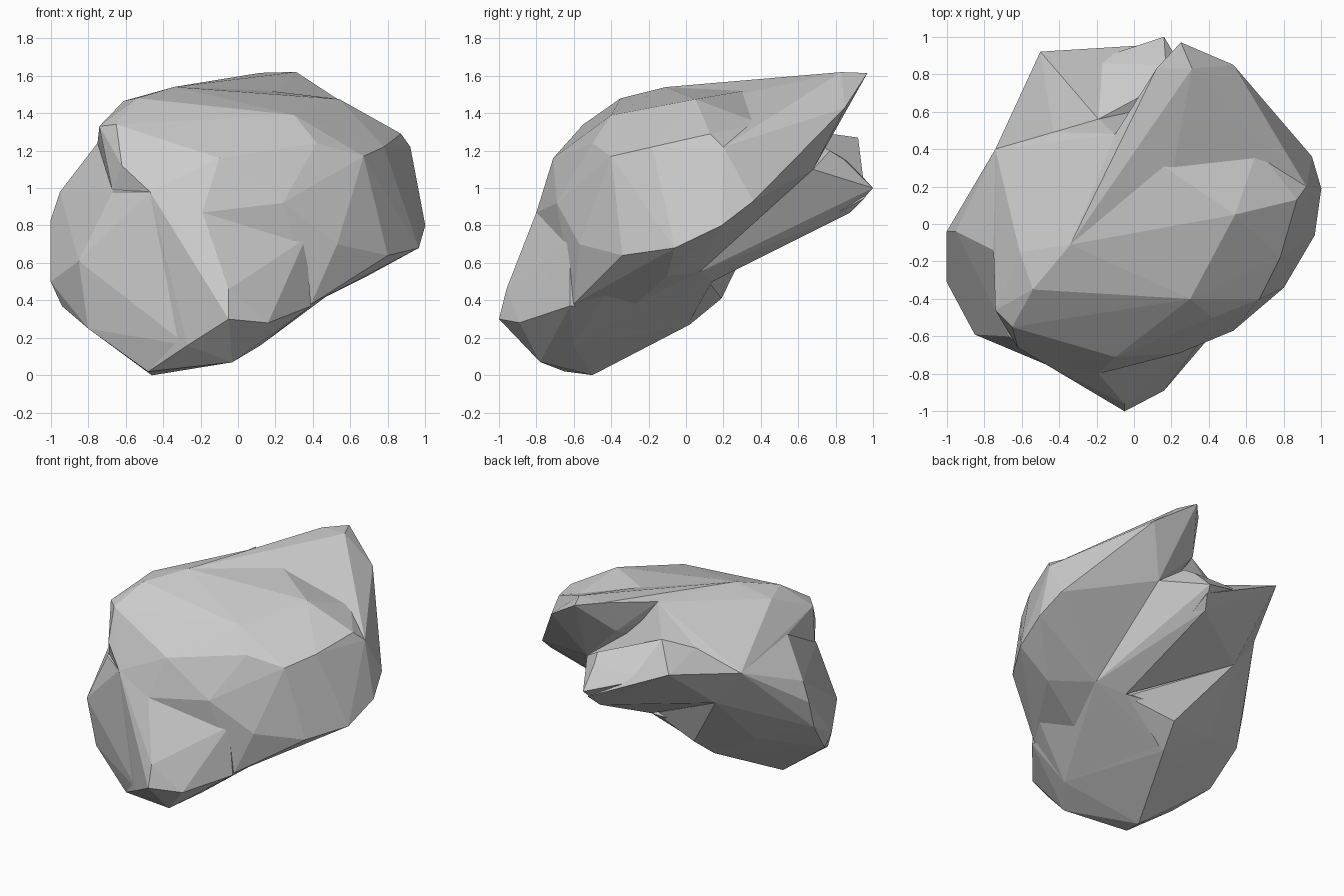
import bpy, bmesh


def lump(name, pts):
    """Faceted boulder lump: the convex shell around a few corner points."""
    bm = bmesh.new()
    for p in pts:
        bm.verts.new(p)
    res = bmesh.ops.convex_hull(bm, input=bm.verts[:])
    junk = {g for g in res["geom_interior"] + res["geom_unused"]
            if isinstance(g, bmesh.types.BMVert)}
    bmesh.ops.delete(bm, geom=list(junk), context='VERTS')
    bmesh.ops.recalc_face_normals(bm, faces=bm.faces[:])
    me = bpy.data.meshes.new(name)
    bm.to_mesh(me)
    bm.free()
    ob = bpy.data.objects.new(name, me)
    bpy.context.collection.objects.link(ob)
    return ob


# Main sloping slab
rock = lump("rock", [
    (-.65, -.55, 1.34), (-.74, -.46, 1.33), (-.75, -.14, 1.24), (-.54, -.35, 1.48),
    (-.61, -.15, 1.465), (-.34, -.11, 1.54), (-.1, .48, 1.55), (-.43, .49, 1.29),
    (-.19, .56, 1.32), (-.74, .4, 1.15), (-.54, .42, .88), (-.62, -.66, 1.12),
    (-.67, -.58, .98), (-.47, -.75, .98), (-.19, -.8, .87), (-.1, -.71, 1.16),
    (.24, -.69, .92), (.42, -.5, 1.24), (.3, -.4, 1.39), (.67, -.4, 1.17),
    (.78, -.18, 1.22), (.87, .13, 1.29), (.92, .2, 1.22), (1, .19, .8),
    (.965, -.06, .68), (.95, .36, .93), (.8, -.34, .64), (.53, -.57, .7),
    (.39, -.6, .38), (.49, -.43, .435), (.37, .01, 1.485), (.54, .05, 1.475),
    (.66, .4, 1.345), (.35, .68, 1.1), (.7, .38, .95), (.69, -.1, .53),
    (.4, .07, .55), (.3, -.27, .38)])

# Rounded lower lobe on the left
left_lobe = lump("left_lobe", [
    (-1, -.04, .83), (-.95, -.04, .98), (-1, -.1, .62), (-1, -.31, .5),
    (-.94, -.31, .37), (-.85, -.59, .61), (-.8, -.55, .25), (-.46, -.5, 0),
    (-.48, -.65, .02), (-.25, .02, .27), (-.2, .19, .41), (0, .16, .51),
    (.17, .12, .5), (-.62, .06, .5), (-.54, .42, .88), (-.74, .4, 1.15),
    (-.75, -.14, 1.24), (-.67, -.6, .98), (-.47, -.75, .98), (-.27, -.82, .16),
    (.12, -.6, .16), (-.1, -.3, 1.1), (.3, -.27, .38)])

# Pointed nose at the front
nose = lump("nose", [
    (-.05, -1, .3), (-.05, -.96, .46), (-.03, -.78, .07), (.16, -.89, .28),
    (-.25, -.65, .05), (-.48, -.65, .02), (-.46, -.5, 0), (.12, -.6, .16),
    (.39, -.62, .37), (.36, -.62, .73), (-.19, -.8, .87), (-.47, -.75, .98),
    (-.27, -.84, .16), (-.1, -.3, .9), (.3, -.27, .38)])

# Belly that bridges the slab and the lower lobe underneath
belly = lump("belly", [
    (.4, .07, .55), (.19, .14, .5), (0, .16, .51), (-.2, .02, .29),
    (.3, -.27, .38), (.12, -.6, .16), (.39, -.6, .38), (.49, -.43, .435),
    (0, -.2, .8), (.3, -.2, .8)])

# Overhanging peak at the back
peak = lump("peak", [
    (-.34, -.11, 1.54), (-.1, .48, 1.55), (.12, .83, 1.615), (.31, .83, 1.62),
    (.25, .97, 1.615), (.53, .85, 1.43), (.66, .4, 1.345), (.19, .19, 1.48),
    (.35, .68, 1.1), (.08, .72, 1.37), (.7, .38, .95), (.95, .36, .93),
    (.92, .2, 1.22), (.1, .2, 1.1)])

# Lower back ledge in two halves, leaving a dent between its tips
ledge_left = lump("ledge_left", [
    (-.5, .92, 1.27), (-.26, .86, 1.15), (-.64, .55, 1.17), (-.74, .4, 1.15),
    (-.54, .42, .88), (-.43, .49, 1.29), (-.19, .56, 1.32), (.1, .88, .87),
    (.15, .96, .95), (.19, .14, .5), (0, .1, 1.1)])
ledge_right = lump("ledge_right", [
    (.16, 1, 1), (.1, .88, .87), (-.26, .86, 1.15), (-.19, .56, 1.32),
    (.17, .85, 1.15), (.2, .77, 1.2), (.35, .68, 1.1), (.19, .14, .5),
    (.4, .07, .55), (-.54, .42, .88), (0, .1, 1.1)])

# Fuse all lumps into a single faceted rock
bpy.context.view_layer.objects.active = rock
for part in (left_lobe, nose, belly, peak, ledge_left, ledge_right):
    mod = rock.modifiers.new("fuse", 'BOOLEAN')
    mod.operation = 'UNION'
    mod.solver = 'EXACT'
    mod.object = part
    bpy.ops.object.modifier_apply(modifier=mod.name)
    bpy.data.objects.remove(part, do_unlink=True)
